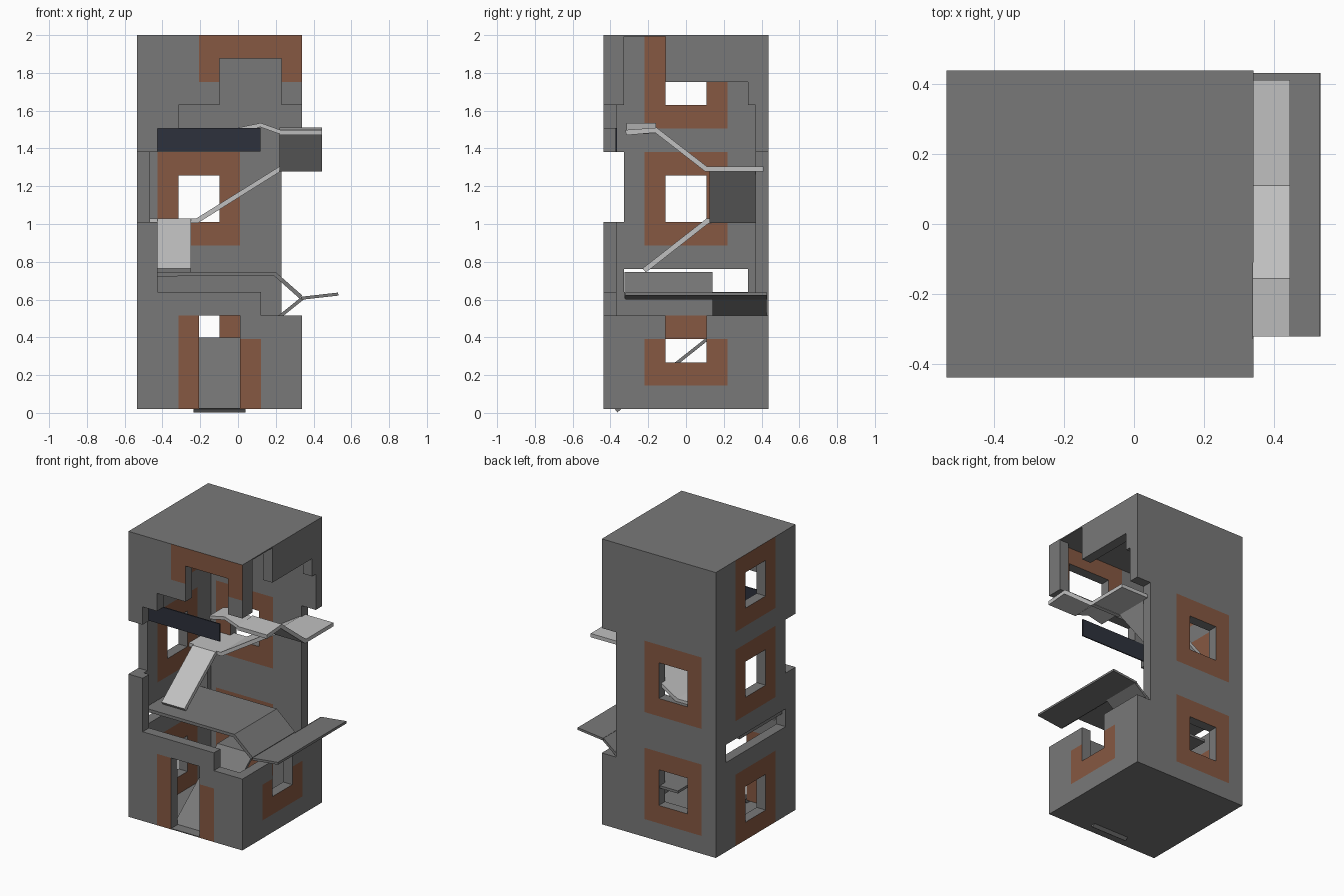
import bpy, bmesh, math
from mathutils import Vector

if "Cube" in bpy.data.objects:
    bpy.data.objects.remove(bpy.data.objects["Cube"])


def material(name, rgb):
    m = bpy.data.materials.new(name)
    m.diffuse_color = (*rgb, 1)
    m.use_nodes = True
    m.node_tree.nodes["Principled BSDF"].inputs["Base Color"].default_value = m.diffuse_color
    return m


GREY = material("concrete_grey", (0.19, 0.19, 0.19))
BROWN = material("brick_brown", (0.24, 0.098, 0.054))
LIGHT = material("light_concrete", (0.53, 0.53, 0.53))
NAVY = material("dark_navy", (0.027, 0.031, 0.045))

X0, Y0, Z0 = -0.535, -0.4375, 0.02      # corner of the tower
W, H = 0.875 / 8, 1.98 / 16             # wall cell size
T = 0.07                                # wall thickness


def finish(bm, name, mats):
    bmesh.ops.remove_doubles(bm, verts=bm.verts, dist=1e-5)
    bmesh.ops.recalc_face_normals(bm, faces=bm.faces)
    me = bpy.data.meshes.new(name)
    bm.to_mesh(me)
    bm.free()
    for m in mats:
        me.materials.append(m)
    ob = bpy.data.objects.new(name, me)
    bpy.context.collection.objects.link(ob)
    return ob


def inside(c, r, rects):
    return any(a <= c < b and lo <= r < hi for a, b, lo, hi in rects)


def wall(name, side, outer, inner, holes, frames):
    """Wall of 8 x 16 cells; rectangles are (col0, col1, row0, row1)."""
    bm = bmesh.new()

    def solid(c, r):
        return 0 <= c < 8 and 0 <= r < 16 and not inside(c, r, holes)

    def point(c, r, d):
        z = Z0 + r * H
        if side:    # side walls butt against the front and back walls
            y = max(Y0 + T, min(-Y0 - T, Y0 + c * W))
            return bm.verts.new((d, y, z))
        return bm.verts.new((X0 + c * W, d, z))

    for c in range(8):
        for r in range(16):
            if not solid(c, r):
                continue
            ring = [(c, r), (c + 1, r), (c + 1, r + 1), (c, r + 1)]
            for d in (outer, inner):
                f = bm.faces.new([point(*p, d) for p in ring])
                f.material_index = int(inside(c, r, frames))
            # jambs and broken edges
            for i, (dc, dr) in enumerate(((0, -1), (1, 0), (0, 1), (-1, 0))):
                if not solid(c + dc, r + dr):
                    a, b = ring[i], ring[(i + 1) % 4]
                    bm.faces.new([point(*a, outer), point(*b, outer),
                                  point(*b, inner), point(*a, inner)])
    return finish(bm, name, [GREY, BROWN])


def sheet(name, axis, path, lo, hi, thick, mat):
    """Bent slab: path gives (x or y, z) of its top, swept across lo..hi."""
    pts = [Vector(p) for p in path]
    if pts[0].x > pts[-1].x:
        pts.reverse()
    under = []
    for i, p in enumerate(pts):
        d = Vector((0, 0))
        if i > 0:
            d += (p - pts[i - 1]).normalized()
        if i < len(pts) - 1:
            d += (pts[i + 1] - p).normalized()
        d.normalize()
        under.append(p + Vector((d.y, -d.x)) * thick)
    bm = bmesh.new()

    def row(w):
        return [[bm.verts.new((p.x, w, p.y) if axis == 'x' else (w, p.x, p.y))
                 for p in line] for line in (pts, under)]

    (ta, ua), (tb, ub) = row(lo), row(hi)
    for i in range(len(pts) - 1):
        for a, b in ((ta, tb), (ua, ub), (ta, ua), (tb, ub)):
            bm.faces.new((a[i], a[i + 1], b[i + 1], b[i]))
    for i in (0, -1):
        bm.faces.new((ta[i], tb[i], ub[i], ua[i]))
    return finish(bm, name, [mat])


def box(name, lo, hi, mat):
    bm = bmesh.new()
    bmesh.ops.create_cube(bm, size=1)
    for v in bm.verts:
        v.co = [(a + b) / 2 + k * (b - a) for a, b, k in zip(lo, hi, v.co)]
    return finish(bm, name, [mat])


X1, Y1 = X0 + 0.875, -Y0

# Tower walls
wall("front_wall", False, Y0, Y0 + T,
     holes=[(3, 5, 0, 4), (0, 1, 8, 11), (1, 2, 5, 12), (2, 4, 5, 13),
            (4, 6, 5, 15), (6, 7, 4, 15), (7, 8, 4, 13)],
     frames=[(2, 3, 0, 4), (5, 6, 0, 3), (3, 8, 14, 16)])
wall("back_wall", False, Y1, Y1 - T,
     holes=[(2, 4, 2, 4), (2, 4, 8, 10), (7, 8, 4, 11)],
     frames=[(1, 5, 1, 5), (1, 5, 7, 11)])
wall("left_wall", True, X0, X0 + T,
     holes=[(3, 5, 1, 3), (3, 5, 8, 10), (3, 5, 13, 15),
            (0, 1, 8, 11), (1, 7, 5, 6)],
     frames=[(2, 6, 0, 4), (2, 6, 7, 11), (2, 6, 12, 16)])
wall("right_wall", True, X1, X1 - T,
     holes=[(3, 5, 2, 4), (0, 8, 4, 13), (1, 3, 13, 16), (3, 7, 13, 14)],
     frames=[(2, 6, 1, 3)])

# Roof and ground floor
e = 0.001
box("roof", (X0 + e, Y0 + e, 1.992), (X1 - e, Y1 - e, 2.0), GREY)
box("ground_floor", (X0 + e, Y0 + e, Z0), (X1 - e, Y1 - e, Z0 + 0.006), GREY)

# Lower stair: ramps and landings winding up to the first floor
sheet("entry_ramp", 'y', [(-0.375, 0.017), (0.11, 0.40), (0.14, 0.40)],
      -0.235, 0.04, 0.018, GREY)
sheet("lower_back_ramp", 'x', [(-0.235, 0.40), (0.07, 0.40), (0.34, 0.617)],
      0.14, 0.425, 0.018, GREY)
sheet("outer_landing", 'x', [(0.335, 0.615), (0.53, 0.637)],
      -0.32, 0.43, 0.016, GREY)
sheet("first_floor", 'x', [(-0.51, 0.745), (0.20, 0.745), (0.34, 0.622)],
      -0.325, 0.14, 0.022, GREY)

# Upper stair
sheet("left_ramp", 'y', [(-0.23, 0.765), (0.11, 1.03), (0.135, 1.03)],
      -0.426, -0.25, 0.028, LIGHT)
sheet("upper_back_ramp", 'x',
      [(-0.525, 1.03), (-0.22, 1.03), (0.22, 1.305), (0.445, 1.305)],
      0.125, 0.41, 0.026, LIGHT)
sheet("right_ramp", 'y', [(0.13, 1.305), (0.11, 1.305), (-0.155, 1.51), (-0.32, 1.498)],
      0.22, 0.445, 0.028, LIGHT)
sheet("top_ramp", 'x', [(0.0, 1.51), (0.12, 1.535), (0.225, 1.498)],
      -0.315, -0.16, 0.022, LIGHT)

# Dark sign board over the front opening
box("sign_board", (-0.426, -0.372, 1.385), (0.12, -0.364, 1.507), NAVY)
